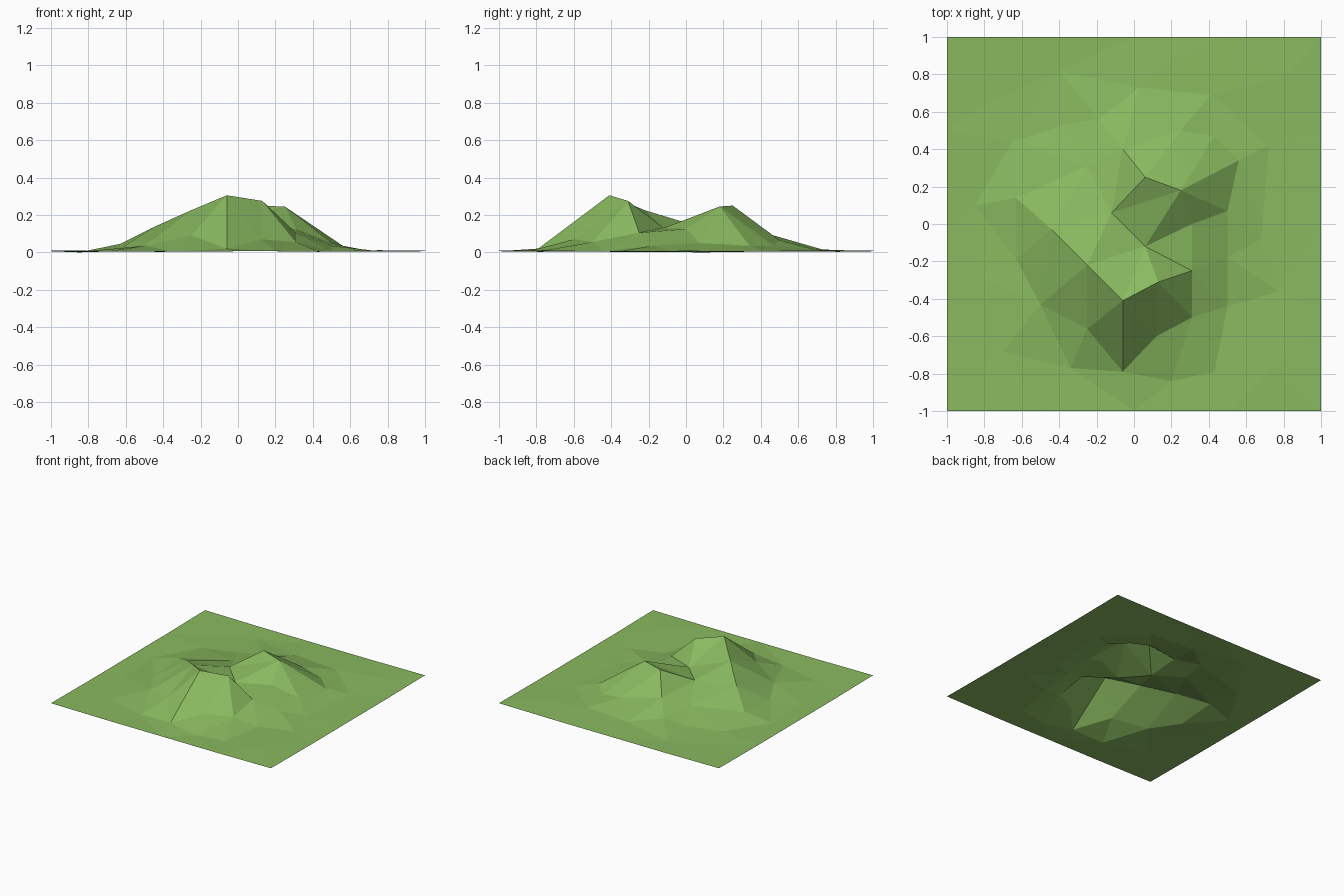
import bpy
import random
from mathutils import Vector
from mathutils.geometry import delaunay_2d_cdt

random.seed(4)
cube = bpy.data.objects.get("Cube")
if cube:
    bpy.data.objects.remove(cube, do_unlink=True)

UNIT = 0.01  # spot heights are written in hundredths

# Front hill: curved ridge with a steep front face
front_hill = {
    "summit": (-6, -41, 30.5),
    "shoulder": (13, -31, 27.5),
    "east_spur": (31, -25, 10.5),
    "west_ridge": (-25, -22, 22.5),
    "west_spur": (-44, -3, 14),
    "west_toe": (-63, 14, 4.5),
    "front_toe": (-6, -79, 2),
    "front_bank": (12, -60, 7),
    "east_bank": (31, -50, 5.5),
    "west_bank": (-25, -56, 9),
    "southwest_toe": (-50, -43, 3.5),
    "west_foot": (-63, -19, 2),
}

# Back hill and the saddle between the two hills
back_hill = {
    "saddle": (6, -12, 13),
    "saddle_west": (-12, 6, 14),
    "saddle_east": (31, 0, 12.5),
    "knoll_east": (25, 18, 24.5),
    "knoll_west": (6, 25, 25),
    "north_spur": (-6, 40, 11),
    "north_bank": (25, 50, 6.5),
    "northeast_bank": (43, 47, 3.5),
    "east_toe": (56, 34, 3.5),
    "east_step": (50, 7, 5),
    "east_foot": (50, -18, 3.5),
    "northwest_bank": (-25, 31, 6),
    "north_toe": (-19, 56, 3.5),
    "north_foot": (3, 73, 1.5),
    "northeast_foot": (41, 69, 1.5),
}

# Gently rolling meadow around the hills; heights come from a rule
meadow = [
    (50, -44), (43, -79), (20, -84), (-34, -77), (-84, -28), (-65, 44),
    (-37, 53), (18, 88), (80, 79), (77, -36), (68, -8), (72, 42),
    (-82, 62), (-40, 82), (-70, -68), (75, -75), (-85, 10),
]

# Ridge and valley lines that must stay as edges
creases = [
    ("west_toe", "west_spur", "west_ridge", "summit", "shoulder", "east_spur"),
    ("summit", "front_toe", "front_bank", "east_bank", "east_spur"),
    ("summit", "front_bank", "shoulder", "east_bank"),
    ("summit", "west_bank", "west_ridge", "southwest_toe", "west_bank"),
    ("west_spur", "southwest_toe"),
    ("shoulder", "saddle", "east_spur", "saddle_east", "saddle"),
    ("west_spur", "saddle_west", "saddle", "knoll_east", "saddle_west"),
    ("west_ridge", "saddle_west", "knoll_west", "knoll_east"),
    ("knoll_west", "north_spur", "saddle_west", "northwest_bank"),
    ("knoll_east", "saddle_east", "east_step", "knoll_east", "east_toe"),
    ("east_toe", "east_step", "east_foot", "saddle_east"),
    ("east_foot", "east_spur"),
    ("north_toe", "north_spur", "north_bank", "knoll_west"),
    ("north_toe", "north_foot", "north_bank"),
    ("knoll_east", "northeast_bank", "east_toe"),
]

hills = {**front_hill, **back_hill}
names = list(hills)
points = [Vector(p) * UNIT for p in hills.values()]
points += [Vector((x, y, random.uniform(0.2, 1.2))) * UNIT for x, y in meadow]
points[-1].z = 0

# Square border with evenly spaced points along each side
steps = 4
for i in range(steps):
    t = -1 + 2 * i / steps
    z = UNIT * (1 if i == 0 else 0.6)
    for x, y in ((t, -1), (1, t), (-t, 1), (-1, -t)):
        points.append(Vector((x, y, z)))

edges = set()
for line in creases:
    for a, b in zip(line, line[1:]):
        edges.add(tuple(sorted((names.index(a), names.index(b)))))

# Triangulate the spot heights into one faceted sheet
flat, _, faces, origins, _, _ = delaunay_2d_cdt(
    [p.xy for p in points], sorted(edges), [], 0, 1e-5)


def height(co, origin):
    if origin:
        return points[origin[0]].z
    return min(points, key=lambda p: (p.xy - co).length).z


verts = [(co.x, co.y, height(co, o)) for co, o in zip(flat, origins)]
mesh = bpy.data.meshes.new("hilly_ground")
mesh.from_pydata(verts, [], faces)
mesh.update()
ground = bpy.data.objects.new("hilly_ground", mesh)
bpy.context.collection.objects.link(ground)

# Grass colour
grass = bpy.data.materials.new("grass_green")
grass.use_nodes = True
color = (0.25, 0.49, 0.115, 1)
grass.diffuse_color = color
grass.node_tree.nodes["Principled BSDF"].inputs["Base Color"].default_value = color
mesh.materials.append(grass)
